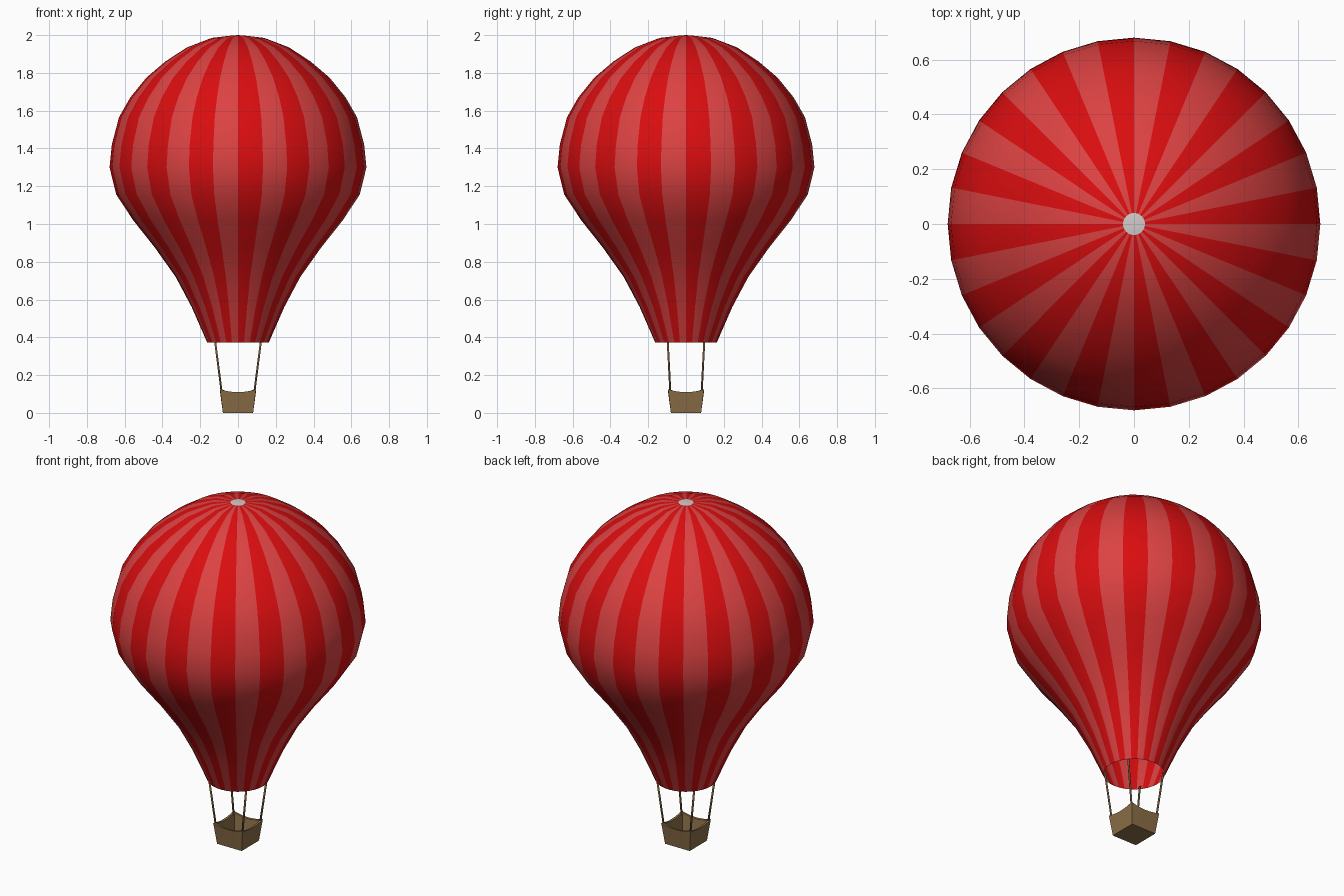
import bpy, bmesh, math
from mathutils import Vector

if "Cube" in bpy.data.objects:
    bpy.data.objects.remove(bpy.data.objects["Cube"])


def material(name, rgb):
    m = bpy.data.materials.new(name)
    m.diffuse_color = (*rgb, 1)
    m.use_nodes = True
    m.node_tree.nodes["Principled BSDF"].inputs["Base Color"].default_value = m.diffuse_color
    return m


RED = material("bright red", (0.70, 0.004, 0.005))
LIGHT = material("light red", (0.72, 0.055, 0.055))
PALE = material("pale grey", (0.65, 0.60, 0.60))
WICKER = material("wicker brown", (0.26, 0.16, 0.063))
ROPE = material("rope brown", (0.19, 0.12, 0.05))


def finish(bm, name, mats, smooth=False):
    me = bpy.data.meshes.new(name)
    bm.to_mesh(me)
    bm.free()
    for m in mats:
        me.materials.append(m)
    for p in me.polygons:
        p.use_smooth = smooth
    ob = bpy.data.objects.new(name, me)
    bpy.context.collection.objects.link(ob)
    return ob


# Envelope: lathed profile with 32 gores in alternating reds, open mouth
N = 32
profile = [(0.163, 0.372), (0.245, 0.56), (0.33, 0.72), (0.44, 0.875),
           (0.555, 1.02), (0.645, 1.157), (0.68, 1.30), (0.668, 1.42),
           (0.63, 1.565), (0.57, 1.67), (0.485, 1.775), (0.385, 1.86),
           (0.27, 1.935), (0.14, 1.985), (0.04, 1.997)]
bm = bmesh.new()
rings = [[bm.verts.new((r * math.cos(2 * math.pi * i / N),
                        r * math.sin(2 * math.pi * i / N), z))
          for i in range(N)] for r, z in profile]
for a, b in zip(rings, rings[1:]):
    for i in range(N):
        j = (i + 1) % N
        f = bm.faces.new((a[i], a[j], b[j], b[i]))
        f.material_index = i % 2
# pale crown where the seams meet
tip = bm.verts.new((0, 0, 2.0))
for i in range(N):
    f = bm.faces.new((rings[-1][i], rings[-1][(i + 1) % N], tip))
    f.material_index = 2
finish(bm, "envelope", [RED, LIGHT, PALE], True)

# Basket: open tapered box with a rim that dips between the corners
STEPS = 6


def square_loop(bm, half, z, dip=0.0):
    verts = []
    for k in range(4):
        c, s = [(1, 0), (0, 1), (-1, 0), (0, -1)][k]
        for i in range(STEPS):
            t = 2 * i / STEPS - 1
            x, y = half, half * t
            verts.append(bm.verts.new((x * c - y * s, x * s + y * c,
                                       z - dip * (1 - t * t))))
    return verts


bm = bmesh.new()
loops = [square_loop(bm, 0.08, 0), square_loop(bm, 0.095, 0.124, 0.014),
         square_loop(bm, 0.083, 0.122, 0.014), square_loop(bm, 0.07, 0.012)]
for a, b in zip(loops, loops[1:]):
    for i in range(len(a)):
        j = (i + 1) % len(a)
        bm.faces.new((a[i], a[j], b[j], b[i]))
bm.faces.new(loops[0][::-1])
bm.faces.new(loops[-1])
finish(bm, "basket", [WICKER])

# Four ropes from basket corners to the mouth
for sx in (-1, 1):
    for sy in (-1, 1):
        p = Vector((sx * 0.084, sy * 0.082, 0.09))
        q = Vector((sx * 0.122, sy * 0.097, 0.385))
        d = q - p
        bm = bmesh.new()
        bmesh.ops.create_cone(bm, cap_ends=True, segments=8, radius1=0.0055,
                              radius2=0.0055, depth=d.length)
        rot = d.to_track_quat('Z', 'Y')
        for v in bm.verts:
            v.co = rot @ v.co + (p + q) / 2
        side = ("left" if sx < 0 else "right") + ("_front" if sy < 0 else "_back")
        finish(bm, "rope_" + side, [ROPE], True)
